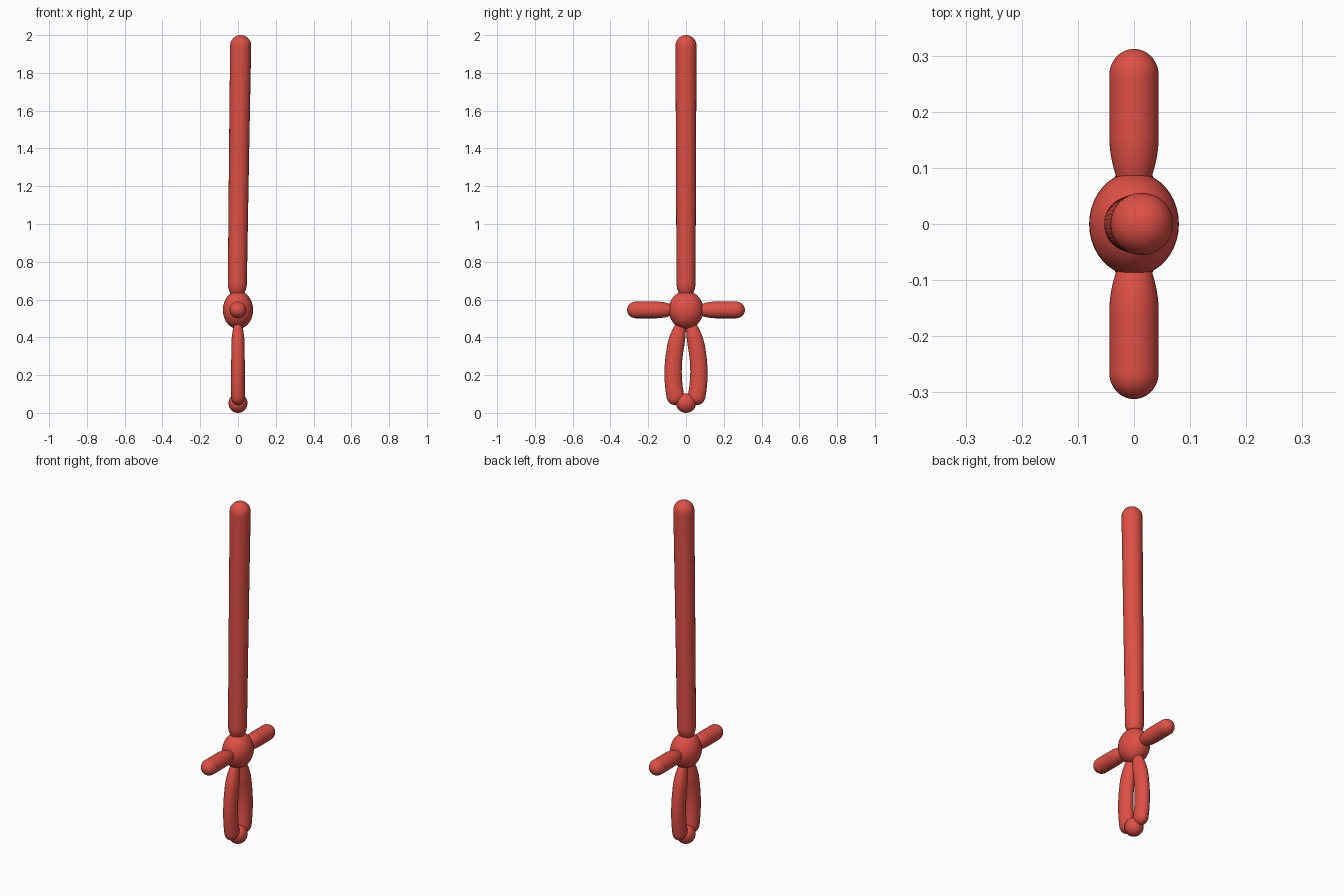
import bpy, bmesh, math
from mathutils import Vector

cube = bpy.data.objects.get("Cube")
if cube:
    bpy.data.objects.remove(cube, do_unlink=True)

red = bpy.data.materials.new("balloon red")
red.use_nodes = True
colour = (0.74, 0.08, 0.06, 1)
red.diffuse_color = colour
red.node_tree.nodes["Principled BSDF"].inputs["Base Color"].default_value = colour

SIDES = 40
STEPS = 56


def finish(bm, name):
    bmesh.ops.recalc_face_normals(bm, faces=bm.faces)
    mesh = bpy.data.meshes.new(name)
    bm.to_mesh(mesh)
    bm.free()
    mesh.materials.append(red)
    for p in mesh.polygons:
        p.use_smooth = True
    obj = bpy.data.objects.new(name, mesh)
    bpy.context.collection.objects.link(obj)
    return obj


def balloon(name, start, bend, end, radii, neck, neck_len, cap_len, squash=1.0):
    """Inflated tube along a bent path: a narrow neck at the start, a dome at the end."""
    a, b, c = Vector(start), Vector(bend), Vector(end)
    length = (c - a).length
    bm = bmesh.new()
    rings = []
    for i in range(STEPS + 1):
        t = (1 - math.cos(math.pi * i / STEPS)) / 2
        centre = a * (1 - t) ** 2 + b * 2 * t * (1 - t) + c * t ** 2
        along = ((b - a) * (1 - t) + (c - b) * t).normalized()
        # swell from the neck, then close with an elliptical dome
        r = radii[0] + (radii[1] - radii[0]) * t
        u = max(0, 1 - t * length / neck_len)
        r *= 1 - (1 - neck) * u * u
        v = max(0, 1 - (1 - t) * length / cap_len)
        r *= math.sqrt(max(0, 1 - v * v))
        side = Vector((1, 0, 0))
        side = (side - along * side.dot(along)).normalized()
        other = along.cross(side)
        if i == STEPS:
            tip = bm.verts.new(centre)
            break
        rings.append([bm.verts.new(centre
                                   + side * r * squash * math.cos(math.tau * k / SIDES)
                                   + other * r * math.sin(math.tau * k / SIDES))
                      for k in range(SIDES)])
    bm.faces.new(rings[0])
    for low, high in zip(rings, rings[1:]):
        for k in range(SIDES):
            n = (k + 1) % SIDES
            bm.faces.new((low[k], low[n], high[n], high[k]))
    for k in range(SIDES):
        bm.faces.new((rings[-1][k], rings[-1][(k + 1) % SIDES], tip))
    return finish(bm, name)


def ball(name, centre, size):
    bm = bmesh.new()
    bmesh.ops.create_uvsphere(bm, u_segments=40, v_segments=24, radius=1)
    bmesh.ops.scale(bm, vec=size, verts=bm.verts)
    bmesh.ops.translate(bm, vec=centre, verts=bm.verts)
    return finish(bm, name)


# Long blade, leaning very slightly to one side
balloon("blade", (-0.004, 0, 0.625), (0.004, 0, 1.3), (0.015, 0, 2.0),
        (0.05, 0.056), 0.65, 0.06, 0.055)

# Central bubble and the knot at the bottom
ball("hub_bubble", (0, 0, 0.545), (0.08, 0.092, 0.1))
ball("pommel_knot", (0, 0, 0.052), (0.05, 0.053, 0.052))

# Cross guard and looped handle, mirrored front to back
for s, label in ((-1, "front"), (1, "back")):
    balloon(label + "_guard", (0, 0.08 * s, 0.545), (0, 0.19 * s, 0.545),
            (0, 0.312 * s, 0.545), (0.044, 0.044), 0.68, 0.08, 0.045)
    balloon(label + "_handle_loop", (0, 0.025 * s, 0.47), (0, 0.1 * s, 0.235),
            (0, 0.045 * s, 0.043), (0.044, 0.047), 0.6, 0.11, 0.05, 0.79)
